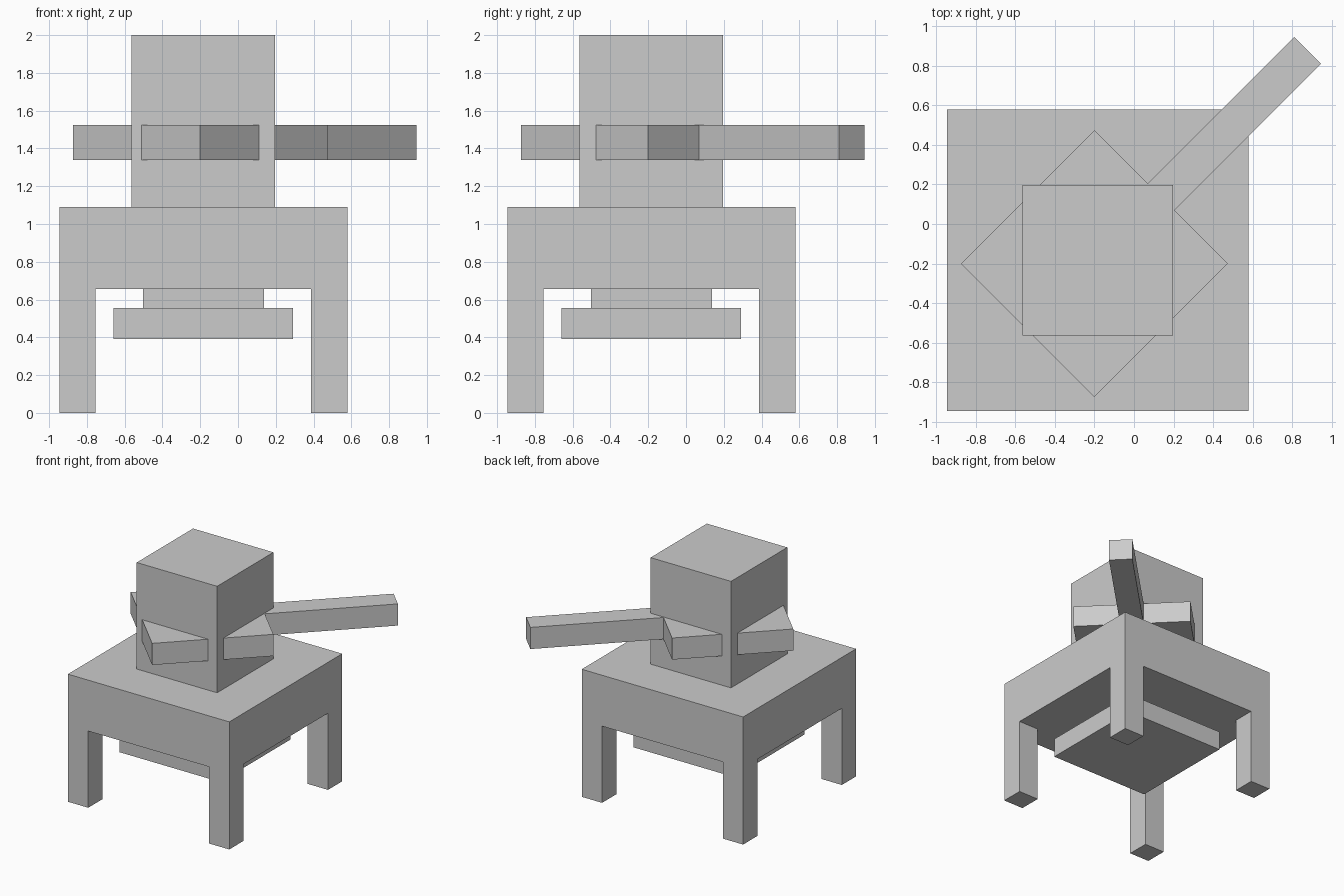
import bpy
from math import radians, sqrt

if "Cube" in bpy.data.objects:
    bpy.data.objects.remove(bpy.data.objects["Cube"])

C = -0.183  # shared centre of the stacked parts in x and y


def box(name, centre, size, turn=0):
    bpy.ops.mesh.primitive_cube_add(size=1, location=centre, rotation=(0, 0, radians(turn)))
    ob = bpy.context.object
    ob.name = name
    ob.scale = size
    bpy.ops.object.transform_apply(location=False, rotation=False, scale=True)
    return ob


def block(name, width, z0, z1, centre=C):
    return box(name, (centre, centre, (z0 + z1) / 2), (width, width, z1 - z0))


# stacked square blocks
block("body", 1.525, 0.655, 1.09)
block("head", 0.76, 1.09, 2.0)
block("underside_neck", 0.64, 0.555, 0.655)
block("underside_plate", 0.95, 0.39, 0.555)

# four corner legs
leg, reach = 0.192, 1.525 / 2 - 0.096
for sx, side in ((-1, "left"), (1, "right")):
    for sy, end in ((-1, "front"), (1, "back")):
        box(f"{end}_{side}_leg", (C + sx * reach, C + sy * reach, 0.3275), (leg, leg, 0.655))

# diagonal collar through the head, with a long arm pointing back right
z, h = 1.4325, 0.185
side = 0.674 * sqrt(2)
box("collar", (-0.2, -0.2, z), (side, side, h), 45)
start, stop = 0.137, 0.877
mid = (start + stop) / 2
box("arm", (mid, mid, z), ((stop - start) * sqrt(2), 0.19, h), 45)
